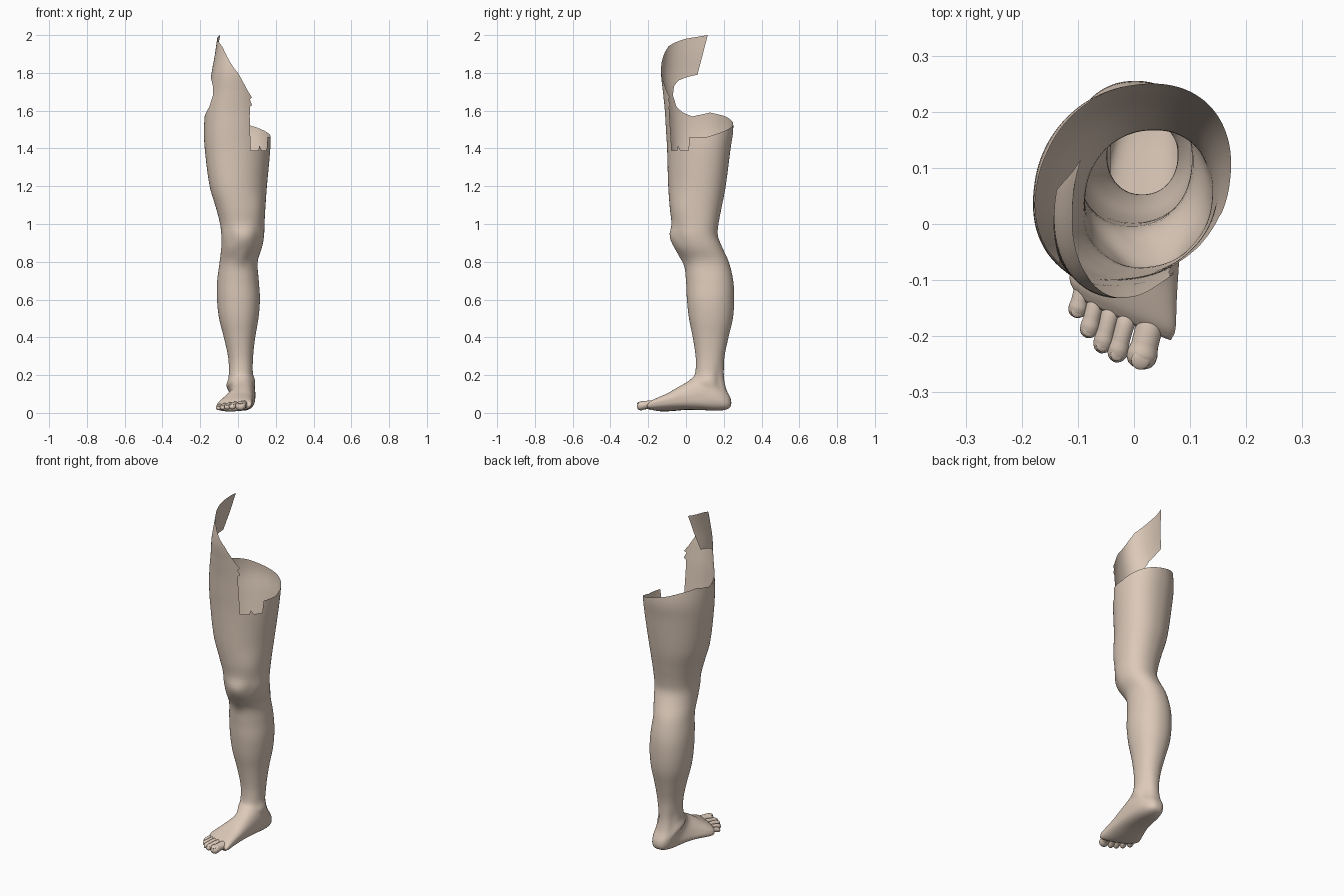
import bpy, bmesh
from math import sin, cos, pi, radians, exp, sqrt
from mathutils import Vector

if "Cube" in bpy.data.objects:
    bpy.data.objects.remove(bpy.data.objects["Cube"])

skin = bpy.data.materials.new("skin")
skin.diffuse_color = (0.72, 0.59, 0.49, 1)
skin.use_nodes = True
skin.node_tree.nodes["Principled BSDF"].inputs["Base Color"].default_value = skin.diffuse_color

# Leg sections: height, x min, x max, y front, y back
LEG = [
    (2.0, -.108, .108, -.11, .22), (1.9, -.122, .122, -.125, .22),
    (1.8, -.14, .14, -.132, .23), (1.7, -.155, .155, -.122, .235),
    (1.6, -.173, .17, -.112, .245), (1.5, -.18, .173, -.106, .25),
    (1.4, -.176, .171, -.10, .236), (1.2, -.15, .153, -.094, .21),
    (1.08, -.115, .144, -.085, .187), (1.0, -.095, .14, -.076, .172),
    (.94, -.088, .138, -.08, .168), (.88, -.088, .128, -.062, .19),
    (.8, -.097, .104, -.014, .226), (.7, -.11, .11, 0, .25),
    (.6, -.111, .116, .005, .255), (.5, -.1, .108, .016, .248),
    (.4, -.075, .091, .036, .225), (.3, -.053, .08, .051, .204),
]
# Foot sections: station, x min, x max, top y z, bottom y z, squareness, twist, yaw
FOOT = [
    (.24, -.048, .078, .052, .24, .2, .225, 2.2, 0, 0),
    (.20, -.05, .08, .045, .20, .203, .17, 2.2, 0, 0),
    (.17, -.05, .085, .025, .178, .215, .12, 2.3, 0, 0),
    (.14, -.045, .09, .008, .165, .238, .07, 2.5, 0, 0),
    (.11, -.042, .092, -.008, .155, .232, .028, 2.6, 0, 0),
    (.08, -.048, .09, -.03, .143, .18, .012, 2.6, -.05, 0),
    (.05, -.065, .085, -.06, .125, .08, .015, 2.6, -.1, .1),
    (.02, -.085, .08, -.09, .105, 0, .016, 2.6, -.15, .2),
    (-.01, -.105, .076, -.12, .088, -.08, .01, 2.5, -.2, .35),
    (-.04, -.115, .074, -.15, .07, -.135, .008, 2.5, -.2, .45),
    (-.07, -.1, .066, -.172, .052, -.165, .014, 2.4, -.15, .45),
]
KEYS = [(z, a, b, f, z, k, z, 2.15, .18 * min(1, max(0, (z - .6) / .7)), 0)
        for z, a, b, f, k in LEG] + FOOT
# Muscle and bone bumps: angle, station, angular width, station width, height
BUMPS = [(275, .93, 22, .05, .008), (275, .82, 16, .035, .008), (235, .93, 18, .05, -.006),
         (315, .93, 18, .05, -.006), (180, .165, 24, .022, .012), (0, .185, 24, .024, .009),
         (140, .2, 25, .06, -.008), (40, .2, 25, .06, -.008), (315, 1.08, 28, .08, .006)]


def section(s):
    """Smoothly interpolated section at a station."""
    i = 0
    while i < len(KEYS) - 2 and s < KEYS[i + 1][0]:
        i += 1
    p, q = KEYS[i], KEYS[i + 1]
    o, r = KEYS[max(i - 1, 0)], KEYS[min(i + 2, len(KEYS) - 1)]
    h = q[0] - p[0]
    u = (s - p[0]) / h
    out = []
    for k in range(1, 10):
        m0 = (q[k] - o[k]) / (q[0] - o[0]) * h
        m1 = (r[k] - p[k]) / (r[0] - p[0]) * h
        out.append((2*u**3 - 3*u*u + 1) * p[k] + (u**3 - 2*u*u + u) * m0
                   + (3*u*u - 2*u**3) * q[k] + (u**3 - u*u) * m1)
    return out


def spow(v, e):
    return abs(v) ** e * (1 if v >= 0 else -1)


def point(s, deg):
    """Surface point: 0 inner side, 90 back, 180 outer side, 270 front."""
    x0, x1, yf, zf, yb, zb, n, twist, yaw = section(s)
    t = radians(deg)
    c = Vector(((x0 + x1) / 2, (yf + yb) / 2, (zf + zb) / 2))
    a = spow(cos(t), 2 / n) * (x1 - x0) / 2
    b = spow(sin(t + twist), 2 / n)
    d = Vector((a, b * (yb - yf) / 2 - yaw * a, b * (zb - zf) / 2))
    lift = 0
    for bt, bs, wt, ws, amp in BUMPS:
        dt = (deg - bt + 180) % 360 - 180
        lift += amp * exp(-(dt / wt) ** 2 - ((s - bs) / ws) ** 2)
    return c + d + d.normalized() * lift


def lerp(table, v):
    for (a, p), (b, q) in zip(table, table[1:]):
        if v <= b:
            return p + (q - p) * max(0, v - a) / (b - a)
    return table[-1][1]


def skin_grid(name, rows, wrap, cap_end=False, cap_start=False):
    bm = bmesh.new()
    g = [[bm.verts.new(p) for p in row] for row in rows]
    n = len(g[0])
    for r0, r1 in zip(g, g[1:]):
        for j in range(n if wrap else n - 1):
            k = (j + 1) % n
            bm.faces.new((r0[j], r1[j], r1[k], r0[k]))
    for flag, ring in ((cap_end, g[-1]), (cap_start, g[0])):
        if flag:
            mid = bm.verts.new(sum((v.co for v in ring), Vector()) / n)
            for j in range(n):
                bm.faces.new((ring[j], mid, ring[(j + 1) % n]))
    if cap_end and cap_start:
        bmesh.ops.recalc_face_normals(bm, faces=bm.faces)
    bmesh.ops.dissolve_degenerate(bm, dist=1e-6, edges=bm.edges)
    me = bpy.data.meshes.new(name)
    bm.to_mesh(me)
    bm.free()
    me.polygons.foreach_set("use_smooth", [True] * len(me.polygons))
    me.materials.append(skin)
    ob = bpy.data.objects.new(name, me)
    bpy.context.collection.objects.link(ob)
    return ob


# Leg and foot: one tube with an uneven open top
TOP = [(0, 1.46), (28, 1.485), (55, 1.51), (80, 1.53), (120, 1.57), (152, 1.59), (179, 1.57),
       (290, 1.57), (291, 1.39), (308, 1.39), (310, 1.415), (316, 1.39), (333, 1.39),
       (334, 1.46), (360, 1.46)]
angles = [2 * i for i in range(180)]
rows = [[point(1.37 + (lerp(TOP, a) - 1.37) * (1 - v / 10), a) for a in angles] for v in range(10)]
s = 1.37
while s > -.07:
    rows.append([point(s, a) for a in angles])
    s -= .02 if s > .3 else .008
rows.append([point(-.07, a) for a in angles])
skin_grid("leg_and_foot", rows, True, cap_end=True)

# Hip flap: strip rising from the outer front of the thigh
BACK_EDGE = [(1.57, 180), (1.59, 196), (1.62, 208), (1.68, 214), (1.73, 209), (1.76, 198),
             (1.78, 180), (1.79, 167), (1.9, 157), (2.0, 150)]
FRONT_EDGE = [(1.57, 290), (1.62, 291), (1.63, 295), (1.66, 291), (1.67, 296), (1.70, 289),
              (1.8, 270), (1.9, 240), (1.94, 226), (1.96, 210), (1.98, 188), (2.0, 151)]
rows = []
for i in range(87):
    z = 2.0 - i * .005
    a, b = lerp(BACK_EDGE, z), lerp(FRONT_EDGE, z)
    rows.append([point(z, a + (b - a) * j / 40) for j in range(41)])
skin_grid("hip_flap", rows, False)

# Toes: base, tip, radius
TOES = [((.036, -.15, .042), (.008, -.258, .032), .027),
        ((-.008, -.15, .045), (-.034, -.246, .029), .018),
        ((-.036, -.135, .042), (-.060, -.23, .028), .017),
        ((-.062, -.115, .038), (-.084, -.203, .026), .0165),
        ((-.086, -.09, .034), (-.104, -.167, .024), .0165)]
PROFILE = [(0, .85), (.25, .95), (.45, .9), (.6, .9), (.75, 1.02), (.86, .97), (.94, .75),
           (.98, .45), (1, .12)]
for i, (base, tip, r) in enumerate(TOES):
    base, tip = Vector(base), Vector(tip)
    axis = tip - base
    side = axis.cross(Vector((0, 0, 1))).normalized()
    up = side.cross(axis).normalized()
    rows = []
    for k in range(33):
        u = 1 - (1 - k / 32) ** 1.6
        w = r * lerp(PROFILE, u)
        c = base + axis * u + up * (.006 * sin(pi * u))
        rows.append([c + side * w * cos(j * pi / 12) + up * w * .88 * sin(j * pi / 12)
                     for j in range(24)])
    skin_grid("toe_%d" % (i + 1), rows, True, True, True)
    # Toenail
    bpy.ops.mesh.primitive_uv_sphere_add(segments=20, ring_count=10, radius=1)
    nail = bpy.context.object
    nail.name = "toenail_%d" % (i + 1)
    nail.scale = (r * .62, r * .62, r * .2)
    nail.location = base + axis * .85 + up * r * .78
    nail.rotation_euler = (.3, 0, 0)
    nail.data.materials.append(skin)
    bpy.ops.object.shade_smooth()
